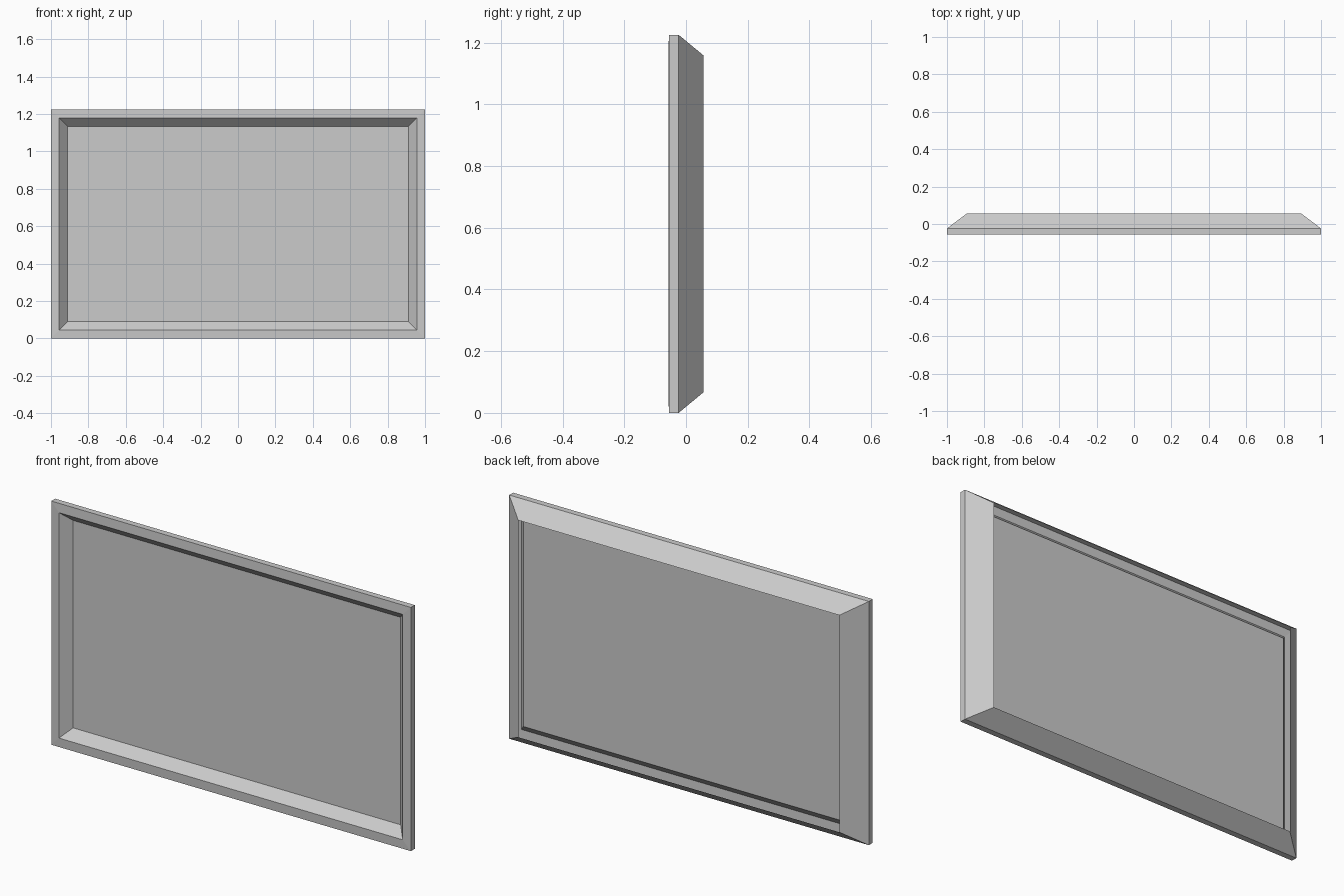
import bpy
import bmesh

cube = bpy.data.objects.get("Cube")
if cube:
    bpy.data.objects.remove(cube, do_unlink=True)

WIDTH, HEIGHT = 2.0, 1.225

grey = bpy.data.materials.new("plain_grey")
grey.use_nodes = True
grey.diffuse_color = (0.6, 0.6, 0.6, 1)
grey.node_tree.nodes["Principled BSDF"].inputs["Base Color"].default_value = (0.6, 0.6, 0.6, 1)


def rect_loop(bm, inset_x, inset_z, y):
    """Rectangle of four vertices, inset from the outer outline."""
    x = WIDTH / 2 - inset_x
    low, high = inset_z, HEIGHT - inset_z
    return [bm.verts.new((px, y, pz))
            for px, pz in ((-x, low), (x, low), (x, high), (-x, high))]


def sheet(name, profile, capped=False):
    """Thin mitred shell through a series of rectangles, optionally capped."""
    bm = bmesh.new()
    loops = [rect_loop(bm, *step) for step in profile]
    for a, b in zip(loops, loops[1:]):
        for i in range(4):
            j = (i + 1) % 4
            bm.faces.new((a[i], a[j], b[j], b[i]))
    if capped:
        bm.faces.new(loops[-1])
    mesh = bpy.data.meshes.new(name)
    bm.to_mesh(mesh)
    bm.free()
    mesh.materials.append(grey)
    obj = bpy.data.objects.new(name, mesh)
    bpy.context.collection.objects.link(obj)
    return obj


LIP = (0.044, 0.046, -0.057)

# Outer frame: open back rim, sloped back, straight edge, front border
sheet("frame", [(0.107, 0.067, 0.057), (0, 0, -0.024), (0, 0, -0.055), LIP])

# Recess: sloping inner walls down to the flat panel
sheet("recessed_panel", [LIP, (0.089, 0.091, -0.009)], capped=True)
